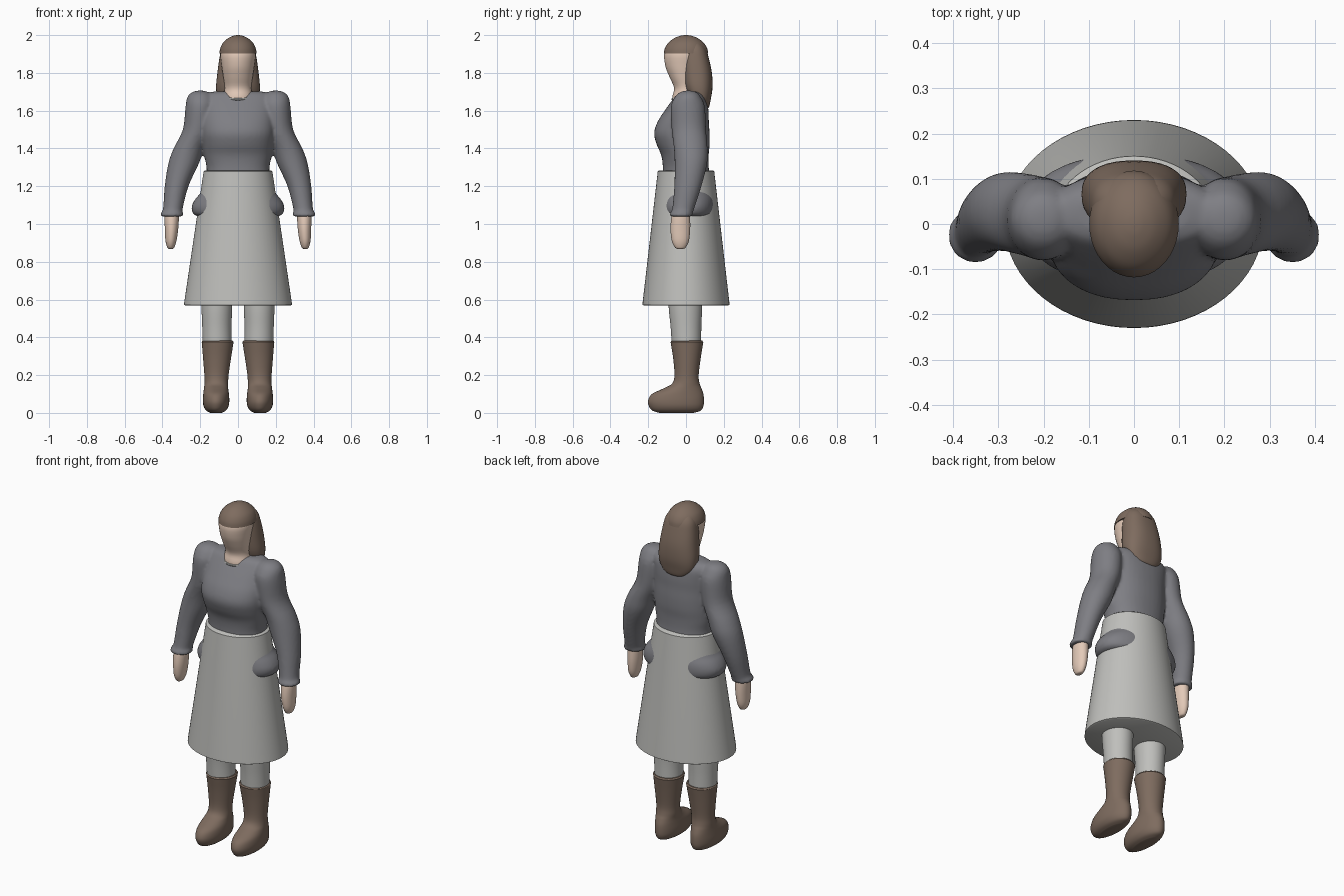
import bpy, bmesh, math
from mathutils import Vector, Matrix


def material(name, rgb):
    m = bpy.data.materials.new(name)
    m.diffuse_color = (*rgb, 1)
    return m


BROWN = material("brown", (0.21, 0.15, 0.115))
SHIRT = material("slate grey", (0.21, 0.21, 0.23))
CLOTH = material("pale grey", (0.52, 0.52, 0.50))
SKIN = material("skin", (0.77, 0.59, 0.48))


def smooth_rows(rows, steps):
    """Catmull-Rom interpolation of the ring table."""
    out = []
    for i in range(len(rows) - 1):
        a, b, c, d = (rows[min(max(j, 0), len(rows) - 1)] for j in range(i - 1, i + 3))
        for s in range(steps):
            t = s / steps
            out.append([0.5 * (2 * q + (r - p) * t + (2 * p - 5 * q + 4 * r - w) * t * t
                               + (3 * q - p - 3 * r + w) * t ** 3)
                        for p, q, r, w in zip(a, b, c, d)])
    return out + [rows[-1]]


def loft(bm, rows, side=1, power=2.0, steps=4, n=40):
    """Skin horizontal rings (z, cx, cy, rx, ry), listed bottom to top, with capped ends."""
    rings = []
    for z, cx, cy, rx, ry in smooth_rows(rows, steps):
        ring = []
        for k in range(n):
            a = 2 * math.pi * k / n
            c, s = math.cos(a), math.sin(a)
            x = math.copysign(abs(c) ** (2 / power), c) * rx
            y = math.copysign(abs(s) ** (2 / power), s) * ry
            ring.append(bm.verts.new((side * cx + x, cy + y, z)))
        rings.append(ring)
    for lo, hi in zip(rings, rings[1:]):
        for k in range(n):
            j = (k + 1) % n
            bm.faces.new((lo[k], lo[j], hi[j], hi[k]))
    bm.faces.new(rings[0][::-1])
    bm.faces.new(rings[-1])


def finish(name, bm, mat, voxel=0, angle=40):
    me = bpy.data.meshes.new(name)
    bm.to_mesh(me)
    bm.free()
    ob = bpy.data.objects.new(name, me)
    bpy.context.collection.objects.link(ob)
    me.materials.append(mat)
    bpy.ops.object.select_all(action='DESELECT')
    ob.select_set(True)
    bpy.context.view_layer.objects.active = ob
    if voxel:
        r = ob.modifiers.new("blend", 'REMESH')
        r.mode, r.voxel_size = 'VOXEL', voxel
        s = ob.modifiers.new("soften", 'SMOOTH')
        s.factor, s.iterations = 0.5, 5
        bpy.ops.object.modifier_apply(modifier="blend")
        bpy.ops.object.modifier_apply(modifier="soften")
    bpy.ops.object.shade_smooth_by_angle(angle=math.radians(angle))
    return ob


def part(name, rows, mat, **kw):
    bm = bmesh.new()
    loft(bm, rows, **kw)
    return finish(name, bm, mat)


# Shirt: torso with hem flaring through the skirt at the hips, blended with both sleeves
torso = [(1.04, 0, 0.01, .215, .125), (1.055, 0, 0.01, .238, .14), (1.09, 0, 0.01, .246, .145),
         (1.13, 0, 0.01, .228, .143), (1.18, 0, 0.005, .19, .135), (1.28, 0, 0, .166, .122),
         (1.36, 0, -.005, .178, .125), (1.42, 0, -.015, .186, .14), (1.48, 0, -.022, .192, .147),
         (1.54, 0, -.015, .192, .136), (1.60, 0, 0.003, .19, .116), (1.66, 0, .02, .19, .09),
         (1.69, 0, .022, .17, .068), (1.702, 0, .025, .12, .05)]
sleeve = [(1.04, .35, -.025, .061, .060), (1.057, .35, -.025, .060, .060),
          (1.08, .345, -.015, .052, .058), (1.20, .325, .01, .063, .072),
          (1.32, .288, .026, .081, .086), (1.40, .26, .025, .081, .089),
          (1.50, .215, .015, .077, .091), (1.62, .20, .01, .078, .090),
          (1.67, .20, .01, .069, .070), (1.695, .20, .012, .048, .048), (1.706, .20, .012, .02, .02)]
bm = bmesh.new()
loft(bm, torso, power=2.25)
for side in (1, -1):
    loft(bm, sleeve, side)
finish("shirt", bm, SHIRT, voxel=0.009, angle=60)

# Skirt: closed elliptical cone with small rolled rims
part("skirt", [(.568, 0, 0, .278, .223), (.572, 0, 0, .286, .23), (.59, 0, 0, .284, .229),
               (1.265, 0, 0, .184, .151), (1.278, 0, 0, .182, .15), (1.284, 0, 0, .174, .142)],
     CLOTH, steps=1, n=64)

# Head and neck
part("head", [(1.60, 0, 0, .085, .068), (1.67, 0, 0, .08, .072), (1.72, 0, 0, .07, .063),
              (1.78, 0, -.01, .078, .078), (1.84, 0, -.014, .087, .096),
              (1.91, 0, -.012, .092, .1), (1.95, 0, 0, .06, .06)], SKIN)

# Hair: fringe cap over the brow and long hair falling behind
part("hair_cap", [(1.902, 0, 0, .099, .118), (1.93, 0, 0, .094, .112), (1.96, 0, 0, .079, .093),
                  (1.985, 0, 0, .05, .06), (1.997, 0, 0, .022, .027), (2.0, 0, 0, .004, .004)], BROWN)
part("long_hair", [(1.61, 0, .088, .035, .02), (1.62, 0, .086, .07, .036), (1.66, 0, .077, .105, .054),
                   (1.72, 0, .066, .116, .074), (1.80, 0, .058, .109, .079), (1.88, 0, .048, .098, .072),
                   (1.93, 0, .042, .086, .062), (1.965, 0, .035, .06, .042), (1.98, 0, .03, .03, .02)],
     BROWN, power=2.4)

# Collar: thin ring dipping at the front of the neck
bm = bmesh.new()
grid = []
for i in range(40):
    a = 2 * math.pi * i / 40
    out = Vector((math.cos(a), math.sin(a), 0))
    mid = Vector((.082 * out.x, .004 + .074 * out.y, 1.682 + .022 * out.y))
    grid.append([bm.verts.new(mid + out * .007 * math.cos(b * math.pi / 4)
                              + Vector((0, 0, .007 * math.sin(b * math.pi / 4)))) for b in range(8)])
for i in range(40):
    p, q = grid[i], grid[(i + 1) % 40]
    for b in range(8):
        c = (b + 1) % 8
        bm.faces.new((p[b], q[b], q[c], p[c]))
finish("collar", bm, CLOTH)

# Hands, legs and boots on both sides
for side, tag in ((1, "left"), (-1, "right")):
    part(tag + "_hand", [(.868, .356, -.03, .008, .012), (.875, .356, -.03, .018, .028),
                         (.91, .355, -.03, .029, .045), (.97, .352, -.03, .035, .052),
                         (1.03, .351, -.028, .038, .05), (1.06, .35, -.025, .036, .045)],
         SKIN, side=side, n=28)
    part(tag + "_leg", [(.34, .11, .003, .077, .077), (.45, .112, 0, .077, .081),
                        (.55, .112, -.003, .081, .088), (.66, .112, -.005, .083, .09)],
         CLOTH, side=side)
    part(tag + "_boot", [(0, .116, -.05, .03, .09), (.012, .116, -.05, .052, .128),
                         (.035, .116, -.052, .066, .144), (.065, .116, -.053, .070, .148),
                         (.10, .116, -.044, .068, .136), (.13, .116, -.018, .064, .1),
                         (.155, .115, -.001, .063, .073), (.20, .114, .003, .064, .064),
                         (.29, .111, .005, .074, .073), (.365, .108, .005, .083, .085),
                         (.375, .108, .005, .084, .086), (.382, .108, .005, .079, .081)],
         BROWN, side=side)
